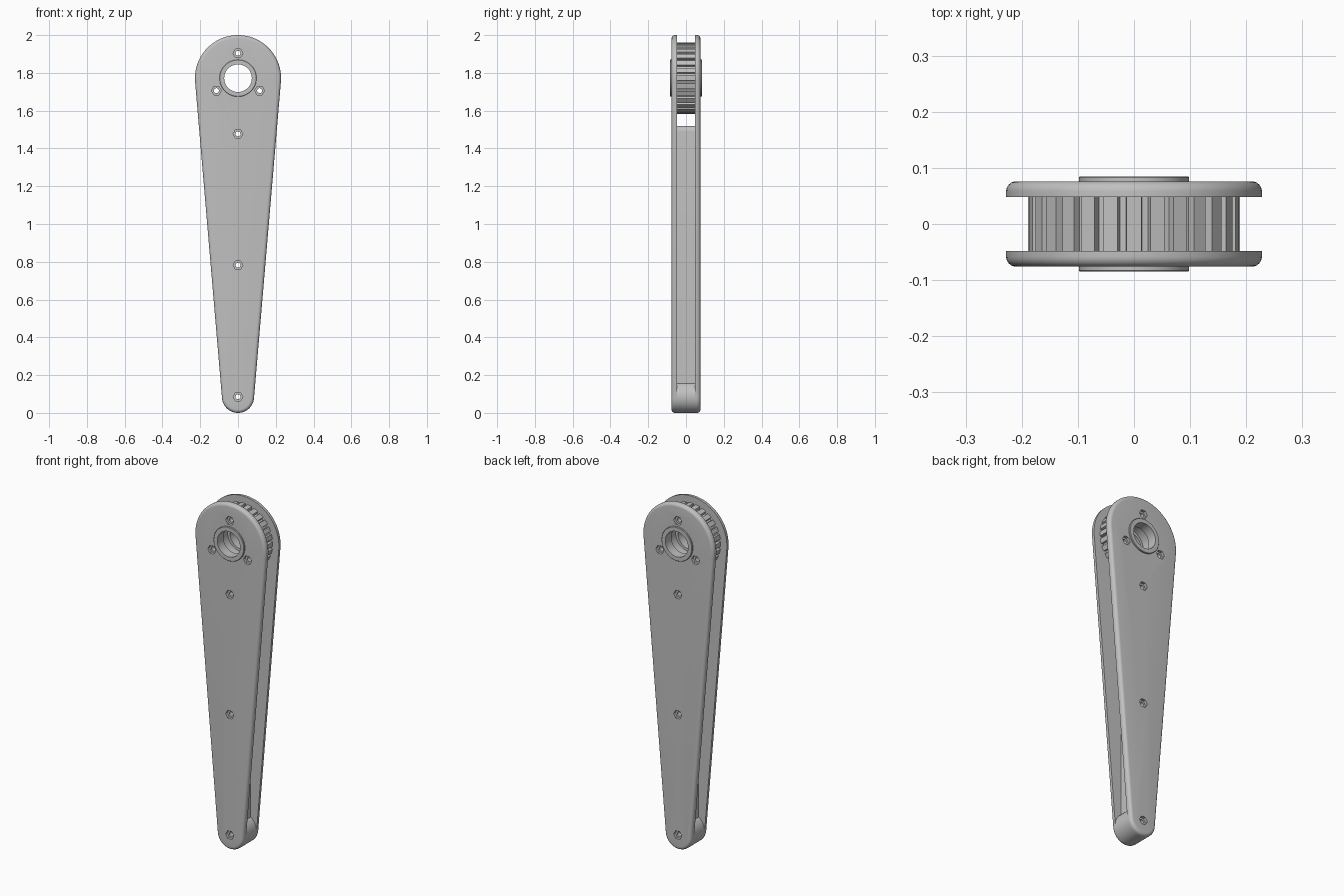
import bpy, bmesh, math
from math import sin, cos, pi

cube = bpy.data.objects.get("Cube")
if cube:
    bpy.data.objects.remove(cube, do_unlink=True)

# Main dimensions
TOP_Z, TOP_R = 1.772, 0.228
LOW_Z, LOW_R = 0.085, 0.085
INNER, OUTER, HUB = 0.048, 0.076, 0.085
TAPER = math.asin((TOP_R - LOW_R) / (TOP_Z - LOW_Z))
ARM_HOLES = [(0, 1.477), (0, 0.782), (0, LOW_Z)]
HUB_HOLES = [(0.132 * cos(a), TOP_Z + 0.132 * sin(a))
             for a in (pi / 2, pi * 7 / 6, pi * 11 / 6)]

grey = bpy.data.materials.new("plain_grey")
grey.use_nodes = True
COLOUR = (0.53, 0.53, 0.53, 1)
grey.diffuse_color = COLOUR
grey.node_tree.nodes["Principled BSDF"].inputs["Base Color"].default_value = COLOUR


def arc(x, z, r, start, end, n):
    steps = [start + (end - start) * i / n for i in range(n + 1)]
    return [(x + r * cos(a), z + r * sin(a)) for a in steps]


def circle(x, z, r, n=64):
    return arc(x, z, r, 0, 2 * pi, n)[:-1]


def outline(inset):
    """Tapered arm outline made of two arcs, shrunk by inset."""
    return (arc(0, TOP_Z, TOP_R - inset, -TAPER, pi + TAPER, 48)
            + arc(0, LOW_Z, LOW_R - inset, pi + TAPER, 2 * pi - TAPER, 32))


def loft(name, sections):
    """Closed solid through (y, outline) sections."""
    bm = bmesh.new()
    rings = [[bm.verts.new((x, y, z)) for x, z in pts] for y, pts in sections]
    for a, b in zip(rings, rings[1:]):
        for i in range(len(a)):
            j = (i + 1) % len(a)
            bm.faces.new((a[i], a[j], b[j], b[i]))
    bm.faces.new(rings[0])
    bm.faces.new(rings[-1])
    bmesh.ops.recalc_face_normals(bm, faces=bm.faces)
    mesh = bpy.data.meshes.new(name)
    bm.to_mesh(mesh)
    bm.free()
    obj = bpy.data.objects.new(name, mesh)
    bpy.context.collection.objects.link(obj)
    mesh.materials.append(grey)
    return obj


def prism(name, pts, y0, y1):
    return loft(name, [(y0, pts), (y1, pts)])


def drill(obj, cutters):
    for c in cutters:
        c.hide_render = True
        mod = obj.modifiers.new("hole", 'BOOLEAN')
        mod.operation, mod.solver, mod.object = 'DIFFERENCE', 'EXACT', c
    bpy.context.view_layer.update()
    graph = bpy.context.evaluated_depsgraph_get()
    mesh = bpy.data.meshes.new_from_object(obj.evaluated_get(graph))
    obj.modifiers.clear()
    obj.data = mesh
    for c in cutters:
        bpy.data.objects.remove(c, do_unlink=True)


def smooth(obj):
    bpy.ops.object.select_all(action='DESELECT')
    obj.select_set(True)
    bpy.context.view_layer.objects.active = obj
    bpy.ops.object.shade_smooth_by_angle(angle=math.radians(30))


def through(holes):
    return [prism("cutter", circle(x, z, 0.013, 20), -0.2, 0.2) for x, z in holes]


def bore(r):
    return prism("cutter", circle(0, TOP_Z, r), -0.2, 0.2)


for side, s in (("front", -1), ("back", 1)):
    # Side plate with rounded outer rim, hub bore and hexagonal screw pockets
    fillet = 0.018
    sections = [(s * INNER, outline(0))]
    for i in range(7):
        a = pi / 2 * i / 6
        sections.append((s * (OUTER - fillet * (1 - sin(a))),
                         outline(fillet * (1 - cos(a)))))
    plate = loft(side + "_plate", sections)
    pockets = [prism("cutter", circle(x, z, 0.026, 6), s * (OUTER - 0.016), s * 0.2)
               for x, z in ARM_HOLES + HUB_HOLES]
    drill(plate, through(ARM_HOLES + HUB_HOLES) + [bore(0.088)] + pockets)
    smooth(plate)

    # Flanged bearing standing slightly proud of the plate
    bearing = loft(side + "_bearing", [(s * y, circle(0, TOP_Z, r)) for y, r in (
        (0.03, 0.088), (OUTER, 0.088), (OUTER, 0.098),
        (HUB - 0.002, 0.098), (HUB, 0.096))])
    drill(bearing, [bore(0.073)])
    smooth(bearing)

# Straight spacer bar rising out of a round foot
BAR_X, BAR_TOP, CORNER = 0.048, 1.52, 0.03
half = arc(0, LOW_Z, LOW_R, -pi / 2, math.acos(BAR_X / LOW_R), 32)
half += arc(BAR_X - CORNER, BAR_TOP - CORNER, CORNER, 0, pi / 2, 8)
profile = half + [(-x, z) for x, z in reversed(half[1:])]
spacer = prism("spacer", profile, -INNER, INNER)
drill(spacer, through(ARM_HOLES))
smooth(spacer)

# Toothed pulley between the plates
TEETH, TIP, ROOT = 28, 0.189, 0.174
gear = []
for i in range(TEETH):
    for step, r in ((-0.31, TIP), (0.31, TIP), (0.37, ROOT), (0.63, ROOT)):
        a = 2 * pi * (i + step) / TEETH
        gear.append((r * cos(a), TOP_Z + r * sin(a)))
pulley = prism("toothed_pulley", gear, -INNER, INNER)
drill(pulley, through(HUB_HOLES) + [bore(0.088)])
smooth(pulley)
